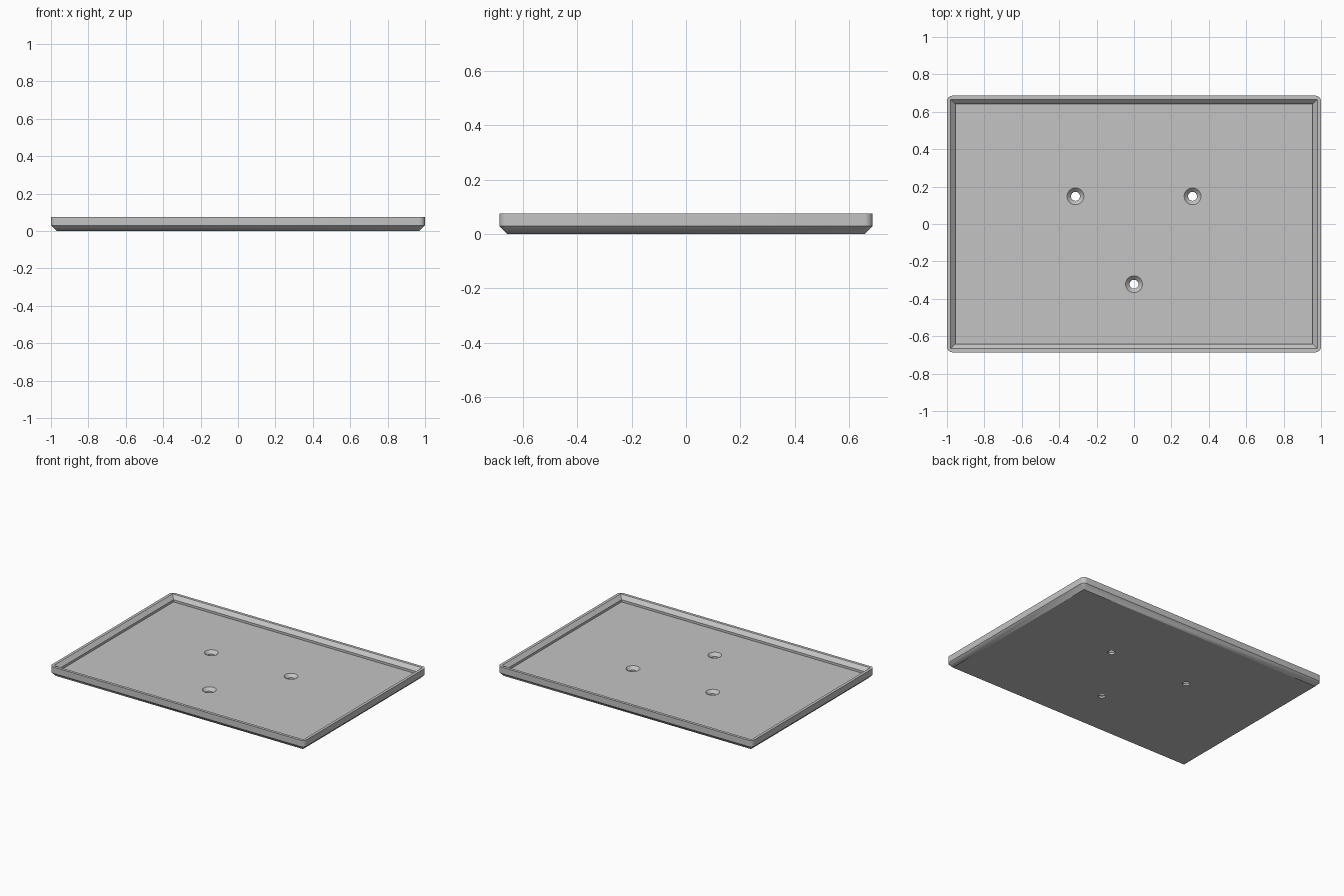
import bpy
import bmesh
from math import cos, sin, pi, radians
from mathutils import Vector

cube = bpy.data.objects.get("Cube")
if cube:
    bpy.data.objects.remove(cube, do_unlink=True)

HALF_X, HALF_Y, HEIGHT = 1.0, 0.686, 0.075
FLOOR = 0.034
CHAMFER = 0.03

grey = bpy.data.materials.new("light_grey")
grey.use_nodes = True
colour = (0.55, 0.55, 0.55, 1)
grey.diffuse_color = colour
grey.node_tree.nodes["Principled BSDF"].inputs["Base Color"].default_value = colour


def rounded_rectangle(inset, z, radius, steps=8):
    """Points around a rectangle whose corners are quarter arcs."""
    x, y = HALF_X - inset - radius, HALF_Y - inset - radius
    points = []
    for quarter, (sx, sy) in enumerate([(1, 1), (-1, 1), (-1, -1), (1, -1)]):
        for i in range(steps + 1):
            a = (quarter + i / steps) * pi / 2
            points.append(Vector((sx * x + radius * cos(a), sy * y + radius * sin(a), z)))
    return points


def circle(centre, radius, z, sides=32):
    return [Vector((centre[0] + radius * cos(2 * pi * i / sides),
                    centre[1] + radius * sin(2 * pi * i / sides), z)) for i in range(sides)]


def add_stack(bm, rings):
    """Skin a stack of matching rings and cap both ends."""
    loops = [[bm.verts.new(p) for p in ring] for ring in rings]
    n = len(loops[0])
    for low, high in zip(loops, loops[1:]):
        for i in range(n):
            j = (i + 1) % n
            bm.faces.new((low[i], low[j], high[j], high[i]))
    bm.faces.new(loops[0][::-1])
    bm.faces.new(loops[-1])


def make_object(name, bm):
    bmesh.ops.remove_doubles(bm, verts=bm.verts, dist=1e-5)
    bmesh.ops.recalc_face_normals(bm, faces=bm.faces)
    mesh = bpy.data.meshes.new(name)
    bm.to_mesh(mesh)
    bm.free()
    mesh.materials.append(grey)
    obj = bpy.data.objects.new(name, mesh)
    bpy.context.collection.objects.link(obj)
    return obj


# Tray: chamfered base, rounded wall, bevelled inner lip, recessed floor
bm = bmesh.new()
add_stack(bm, [
    rounded_rectangle(CHAMFER, 0, 0),
    rounded_rectangle(0, CHAMFER, CHAMFER),
    rounded_rectangle(0, HEIGHT, CHAMFER),
    rounded_rectangle(0.02, HEIGHT, 0),
    rounded_rectangle(0.045, HEIGHT - 0.025, 0),
    rounded_rectangle(0.045, FLOOR, 0),
])
tray = make_object("tray", bm)

# Three countersunk screw holes
bm = bmesh.new()
for centre in [(-0.313, 0.148), (0.313, 0.148), (0, -0.322)]:
    add_stack(bm, [circle(centre, 0.024, -0.05),
                   circle(centre, 0.024, FLOOR - 0.021),
                   circle(centre, 0.045, FLOOR),
                   circle(centre, 0.045, FLOOR + 0.03)])
cutter = make_object("screw_hole_cutter", bm)
cutter.hide_render = True

holes = tray.modifiers.new("screw_holes", "BOOLEAN")
holes.operation = "DIFFERENCE"
holes.solver = "EXACT"
holes.object = cutter

bpy.ops.object.select_all(action="DESELECT")
bpy.context.view_layer.objects.active = tray
tray.select_set(True)
bpy.ops.object.modifier_apply(modifier=holes.name)
bpy.data.objects.remove(cutter, do_unlink=True)
bpy.ops.object.shade_smooth_by_angle(angle=radians(30))
